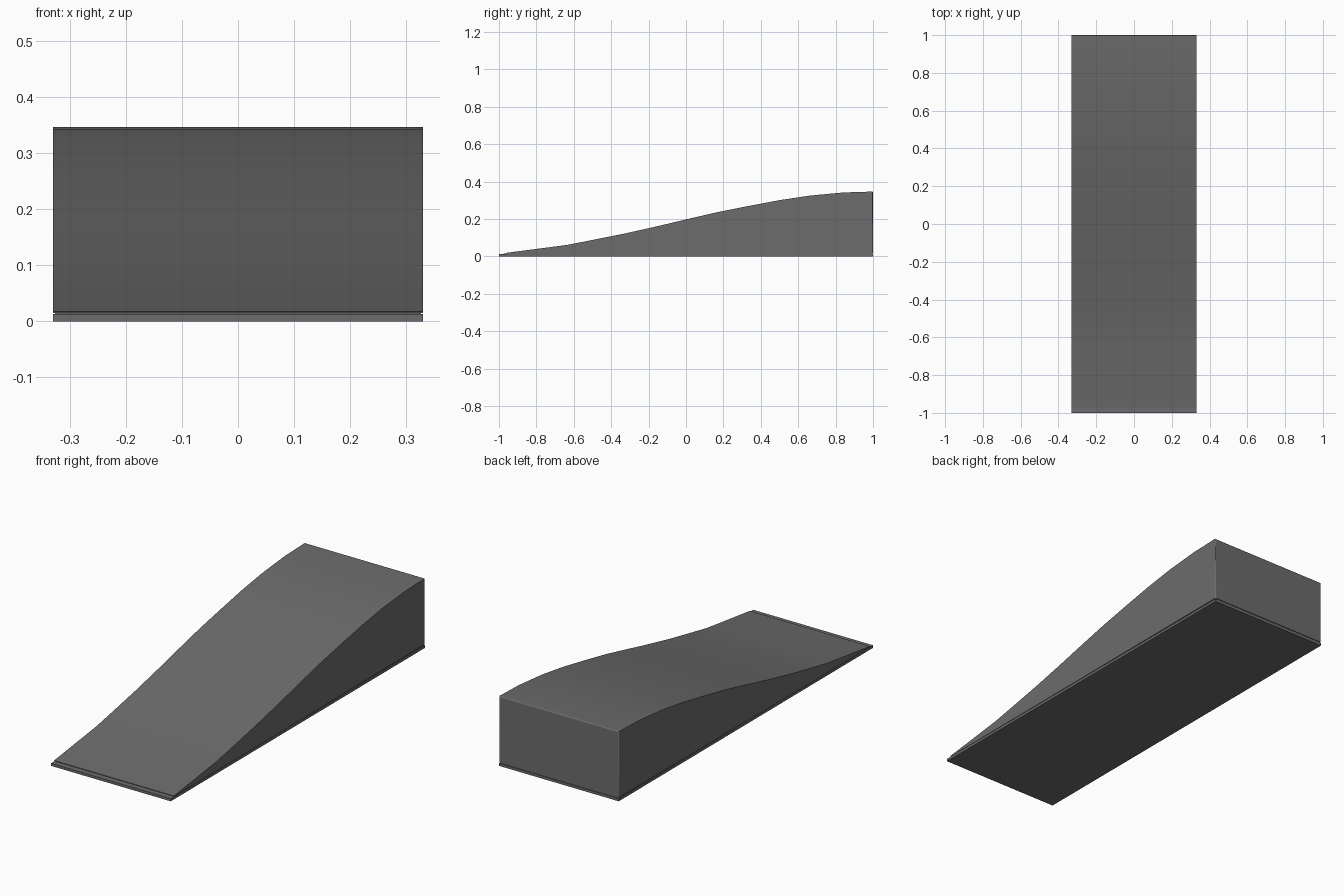
import bpy, bmesh

if "Cube" in bpy.data.objects:
    bpy.data.objects.remove(bpy.data.objects["Cube"])

W = 0.33

grey = bpy.data.materials.new("dark_grey")
grey.diffuse_color = (0.15, 0.15, 0.15, 1)
grey.use_nodes = True
grey.node_tree.nodes["Principled BSDF"].inputs["Base Color"].default_value = grey.diffuse_color


def extrude_profile(name, pts, half_width, bevel_test=None):
    """Extrude a (y, z) profile across x, optionally bevelling chosen edges."""
    bm = bmesh.new()
    left = [bm.verts.new((-half_width, y, z)) for y, z in pts]
    right = [bm.verts.new((half_width, y, z)) for y, z in pts]
    n = len(pts)
    bm.faces.new(left)
    bm.faces.new(right)
    for i in range(n):
        j = (i + 1) % n
        bm.faces.new((left[i], left[j], right[j], right[i]))
    bmesh.ops.recalc_face_normals(bm, faces=bm.faces)
    if bevel_test:
        edges = [e for e in bm.edges if bevel_test(*[v.co for v in e.verts])]
        bmesh.ops.bevel(bm, geom=edges, offset=0.006, segments=3,
                        profile=0.5, affect='EDGES')
    mesh = bpy.data.meshes.new(name)
    bm.to_mesh(mesh)
    bm.free()
    mesh.materials.append(grey)
    obj = bpy.data.objects.new(name, mesh)
    bpy.context.collection.objects.link(obj)
    bpy.ops.object.select_all(action='DESELECT')
    obj.select_set(True)
    bpy.context.view_layer.objects.active = obj
    bpy.ops.object.shade_smooth_by_angle(angle=0.6)
    # Keep the large faces flat next to the rounded edges
    weighted = obj.modifiers.new("weighted_normals", 'WEIGHTED_NORMAL')
    weighted.keep_sharp = True
    return obj


# Thin base plate under the whole ramp
extrude_profile("base_plate", [(-1, 0), (1, 0), (1, 0.013), (-1, 0.013)], W)

# Recessed strip that makes the shadow line above the base
extrude_profile("shadow_gap", [(-0.97, 0.012), (0.996, 0.012),
                               (0.996, 0.025), (-0.93, 0.021)], W - 0.004)

# Ramp body with an S-curved top, rounded at the back edges
curve = [(1, 0.347), (0.84, 0.342), (0.66, 0.325), (0.5, 0.301),
         (0.33, 0.269), (0.16, 0.235), (0, 0.198), (-0.16, 0.160),
         (-0.33, 0.122), (-0.49, 0.090), (-0.64, 0.061), (-0.975, 0.0175)]
extrude_profile("ramp_body", [(-0.975, 0.0145), (1, 0.018)] + curve, W,
                lambda a, b: a.y > 0.99 and b.y > 0.99 and max(a.z, b.z) > 0.1)
